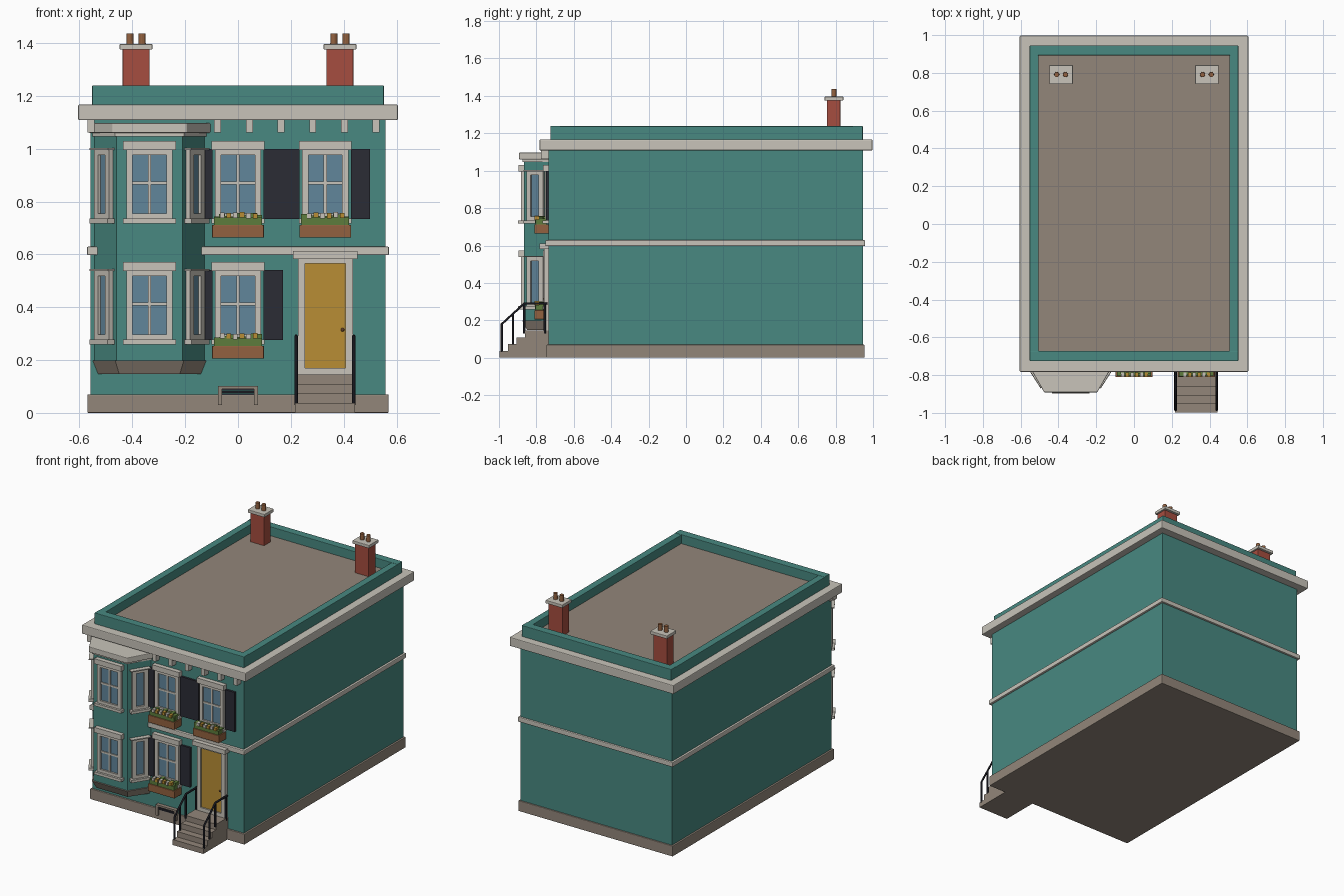
import bpy, bmesh, math, random
from mathutils import Matrix, Vector

if "Cube" in bpy.data.objects:
    bpy.data.objects.remove(bpy.data.objects["Cube"])
random.seed(4)


def material(name, r, g, b):
    m = bpy.data.materials.new(name)
    m.use_nodes = True
    m.diffuse_color = (r, g, b, 1)
    m.node_tree.nodes["Principled BSDF"].inputs["Base Color"].default_value = (r, g, b, 1)
    return m


TEAL = material("teal wall", 0.065, 0.25, 0.22)
TRIM = material("cream trim", 0.58, 0.55, 0.49)
STONE = material("taupe stone", 0.29, 0.24, 0.195)
BRICK = material("red brick", 0.38, 0.075, 0.05)
CLAY = material("terracotta", 0.29, 0.12, 0.05)
GLASS = material("blue glass", 0.12, 0.24, 0.33)
GOLD = material("ochre door", 0.48, 0.27, 0.035)
GREEN = material("leaf green", 0.11, 0.2, 0.045)
DARK = material("charcoal shutter", 0.024, 0.025, 0.036)
BLACK = material("black iron", 0.008, 0.008, 0.012)


def finish(name, bm, mat, bevel=0):
    bmesh.ops.recalc_face_normals(bm, faces=bm.faces)
    mesh = bpy.data.meshes.new(name)
    bm.to_mesh(mesh)
    bm.free()
    mesh.materials.append(mat)
    ob = bpy.data.objects.new(name, mesh)
    bpy.context.collection.objects.link(ob)
    if bevel:
        mod = ob.modifiers.new("soft edge", "BEVEL")
        mod.width = bevel
        mod.segments = 2
    return ob


def boxes(name, mat, spans, matrix=Matrix(), bevel=0):
    """One object from several boxes, each given as x0, x1, y0, y1, z0, z1."""
    bm = bmesh.new()
    for x0, x1, y0, y1, z0, z1 in spans:
        mid = Vector((x0 + x1, y0 + y1, z0 + z1)) / 2
        size = Matrix.Diagonal((x1 - x0, y1 - y0, z1 - z0, 1))
        bmesh.ops.create_cube(bm, size=1, matrix=matrix @ Matrix.Translation(mid) @ size)
    return finish(name, bm, mat, bevel)


def bay_outline(half, front_half, front):
    return [(BAY_X - half, WALL + 0.02), (BAY_X - half, WALL), (BAY_X - front_half, front),
            (BAY_X + front_half, front), (BAY_X + half, WALL), (BAY_X + half, WALL + 0.02)]


def loft(name, mat, low, z0, high, z1, bevel=0):
    bm = bmesh.new()
    a = [bm.verts.new((x, y, z0)) for x, y in low]
    b = [bm.verts.new((x, y, z1)) for x, y in high]
    bm.faces.new(a)
    bm.faces.new(b)
    for i in range(len(a)):
        j = (i + 1) % len(a)
        bm.faces.new((a[i], a[j], b[j], b[i]))
    return finish(name, bm, mat, bevel)


WALL, BAY_X, BAY_FRONT = -0.735, -0.335, -0.865

# Main block, foundation, string course and cornice
boxes("main_walls", TEAL, [(-0.558, 0.558, WALL, 0.945, 0.02, 1.15)])
boxes("foundation", STONE, [(-0.57, 0.57, -0.747, 0.955, 0, 0.07)], bevel=0.004)
boxes("string_course", TRIM, [(-0.572, 0.572, -0.752, 0.958, 0.597, 0.629)], bevel=0.005)
boxes("cornice", TRIM, [(-0.605, 0.605, -0.783, 0.997, 1.108, 1.167)], bevel=0.005)
boxes("cornice_brackets", TRIM,
      [(x - 0.013, x + 0.013, -0.775, WALL, 1.062, 1.11)
       for x in (-0.077 + 0.12 * i for i in range(-4, 6)) if abs(x - BAY_X) > 0.21])

# Roof and parapet
boxes("roof", STONE, [(-0.52, 0.52, -0.69, 0.91, 1.15, 1.18)])
boxes("parapet", TEAL, [(-0.552, 0.552, -0.725, -0.672, 1.15, 1.24),
                        (-0.552, 0.552, 0.893, 0.945, 1.15, 1.24),
                        (-0.552, -0.505, -0.725, 0.945, 1.15, 1.238),
                        (0.505, 0.552, -0.725, 0.945, 1.15, 1.238)], bevel=0.003)

# Chimneys with caps and pots
for side, s in (("right", -1), ("left", 1)):
    x = s * 0.386
    boxes(side + "_chimney", BRICK, [(x - 0.051, x + 0.051, 0.753, 0.825, 1.17, 1.38)], bevel=0.003)
    boxes(side + "_chimney_cap", TRIM, [(x - 0.062, x + 0.062, 0.741, 0.841, 1.375, 1.396)], bevel=0.003)
    bm = bmesh.new()
    for dx in (-0.023, 0.023):
        bmesh.ops.create_cone(bm, cap_ends=True, segments=12, radius1=0.014, radius2=0.013,
                              depth=0.045, matrix=Matrix.Translation((x + dx, 0.791, 1.414)))
    finish(side + "_chimney_pots", bm, CLAY)

# Bay with skirt and cap
body = bay_outline(0.208, 0.125, BAY_FRONT)
loft("bay_walls", TEAL, body, 0.19, body, 1.07)
loft("bay_skirt", STONE, bay_outline(0.195, 0.115, -0.85), 0.148,
     bay_outline(0.215, 0.13, -0.875), 0.198)
neck = bay_outline(0.215, 0.13, -0.875)
loft("bay_neck_moulding", TRIM, neck, 1.046, neck, 1.066)
cap = bay_outline(0.23, 0.14, -0.892)
loft("bay_cap", TRIM, cap, 1.06, cap, 1.097, 0.004)


def window(name, place, z, half=0.088, jamb=0.024, head=0.1, rise=0.03, bars=True):
    """Framed sash window; z is the underside of the sill, outward is local -y."""
    inner = half - jamb
    top, mid = z + 0.283, z + 0.153
    parts = [(-half, -inner, -0.018, 0.01, z, top), (inner, half, -0.018, 0.01, z, top),
             (-inner, inner, -0.018, 0.01, top - 0.024, top),
             (-inner, inner, -0.018, 0.01, z, z + 0.037),
             (-head, head, -0.032, 0.01, z, z + 0.018),
             (-head, head, -0.03, 0.01, top - 0.004, top + rise)]
    if bars:
        parts += [(-0.006, 0.006, -0.012, 0, z, top),
                  (-inner, inner, -0.012, 0, mid - 0.006, mid + 0.006)]
    boxes(name + "_frame", TRIM, parts, place)
    boxes(name + "_glass", GLASS, [(-inner, inner, -0.006, 0.005, z + 0.03, top - 0.02)], place)


def shutters(name, x, z):
    boxes(name + "_shutters", DARK,
          [(x + a, x + a + 0.073, WALL - 0.014, WALL + 0.01, z + 0.017, z + 0.281)
           for a in (-0.17, 0.097)])


def flower_box(name, x, z):
    boxes(name + "_planter", CLAY, [(x - 0.098, x + 0.098, -0.81, WALL, z - 0.054, z - 0.005)], bevel=0.003)
    leaves = [(x - 0.09, x + 0.09, -0.804, -0.745, z - 0.01, z + 0.022)]
    for i in range(9):
        c = x - 0.08 + i * 0.02
        y = random.uniform(-0.79, -0.765)
        leaves.append((c - 0.011, c + 0.011, y - 0.018, y + 0.018, z, z + random.uniform(0.025, 0.042)))
    boxes(name + "_leaves", GREEN, leaves)
    for colour, label, start in ((TRIM, "pale", -0.06), (GOLD, "ochre", -0.035)):
        blooms = []
        for i in range(3):
            c = x + start + i * 0.05
            h = z + random.uniform(0.018, 0.024)
            blooms.append((c - 0.009, c + 0.009, -0.811, -0.785, h, h + 0.02))
        boxes(name + "_" + label + "_blooms", colour, blooms)


# Windows, shutters and flower boxes on each floor
slant = math.atan2(WALL - BAY_FRONT, 0.083)
for floor, z in (("lower", 0.259), ("upper", 0.717)):
    window(floor + "_bay_window", Matrix.Translation((BAY_X, BAY_FRONT, 0)), z)
    for side, s in (("right", -1), ("left", 1)):
        place = Matrix.Translation((BAY_X + s * 0.1665, -0.8, 0)) @ Matrix.Rotation(s * slant, 4, "Z")
        window(floor + "_bay_" + side + "_window", place, z, 0.052, 0.026, 0.064, 0.003, False)
    for label, x in (("middle", 0), ("left", 0.33)):
        if floor == "lower" and label == "left":
            continue
        name = floor + "_" + label
        window(name + "_window", Matrix.Translation((x, WALL, 0)), z)
        shutters(name, x, z)
        flower_box(name, x, z)

# Front door
boxes("door_frame", TRIM, [(0.228, 0.254, -0.76, WALL, 0.14, 0.59),
                           (0.407, 0.436, -0.76, WALL, 0.14, 0.59),
                           (0.228, 0.436, -0.76, WALL, 0.565, 0.59),
                           (0.228, 0.436, -0.76, WALL, 0.14, 0.17),
                           (0.208, 0.452, -0.782, WALL, 0.582, 0.612)])
boxes("door", GOLD, [(0.25, 0.41, -0.75, WALL, 0.165, 0.57)])
bm = bmesh.new()
bmesh.ops.create_icosphere(bm, subdivisions=2, radius=0.007, matrix=Matrix.Translation((0.396, -0.755, 0.315)))
finish("door_knob", bm, CLAY)

# Entrance steps
boxes("front_steps", STONE, [(0.216, 0.442, -0.997 + 0.045 * i, WALL, 0, 0.0365 * (i + 1))
                             for i in range(4)])

# Iron handrails
for side, x in (("right", 0.22), ("left", 0.438)):
    curve = bpy.data.curves.new(side + "_handrail", "CURVE")
    curve.dimensions = "3D"
    curve.bevel_depth = 0.007
    curve.bevel_resolution = 1
    curve.use_fill_caps = True
    for path in ([(-0.985, 0.03), (-0.985, 0.18), (-0.865, 0.29), (-0.74, 0.29)],
                 [(-0.925, 0.07), (-0.925, 0.235)], [(-0.865, 0.13), (-0.865, 0.29)],
                 [(-0.755, 0.13), (-0.755, 0.29)]):
        line = curve.splines.new("POLY")
        line.points.add(len(path) - 1)
        for p, (y, z) in zip(line.points, path):
            p.co = (x, y, z, 1)
    curve.materials.append(BLACK)
    bpy.context.collection.objects.link(bpy.data.objects.new(side + "_handrail", curve))

# Basement vent
boxes("vent_surround", STONE, [(-0.075, 0.075, -0.76, WALL, 0.09, 0.102),
                               (-0.075, -0.06, -0.76, WALL, 0.03, 0.1),
                               (0.06, 0.075, -0.76, WALL, 0.03, 0.1)])
boxes("vent_grille", DARK, [(-0.06, 0.06, -0.752, WALL, z, z + 0.006) for z in (0.068, 0.076, 0.084)])
